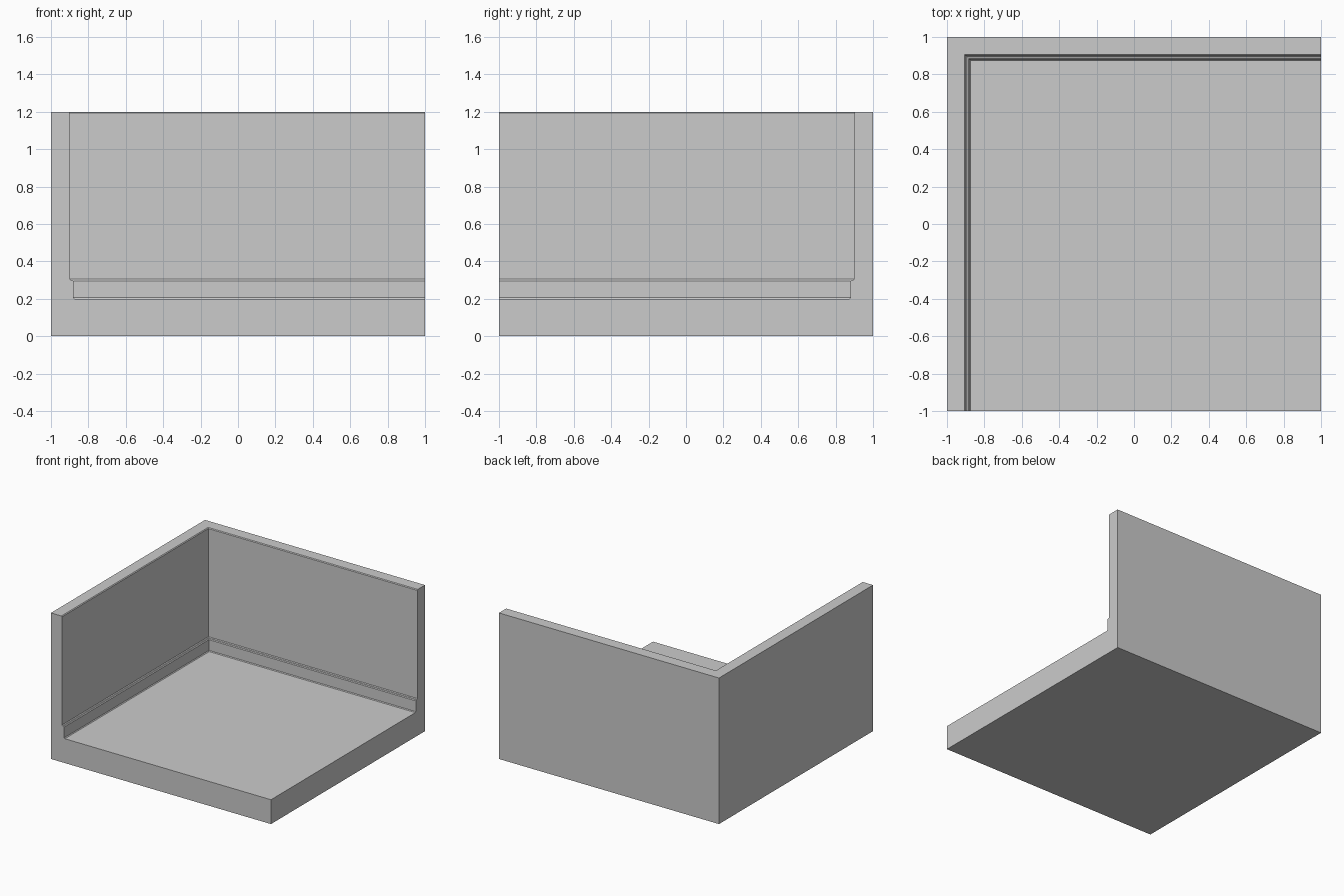
import bpy, bmesh

if "Cube" in bpy.data.objects:
    bpy.data.objects.remove(bpy.data.objects["Cube"])

SIZE, B = 1.0, 0.006  # half width, tiny softening of inner edges

# Cross-section as (distance in from the outer wall face, height)
profile = [
    (0, 0), (0, 1.2),                                  # outer wall
    (0.1 - B, 1.2), (0.1, 1.2 - B),                    # wall top, inner edge
    (0.1, 0.3 + B), (0.1 + B, 0.3),                    # wall meets skirting
    (0.12 - B, 0.3), (0.12, 0.3 - B),                  # skirting top edge
    (0.12, 0.2 + B), (0.12 + B, 0.2),                  # skirting meets floor
    (2, 0.2), (2, 0),                                  # floor to far corner
]

# Mitred L-shaped path: front end, wall corner, right end
stations = [
    lambda d: (-SIZE + d, -SIZE),
    lambda d: (-SIZE + d, SIZE - d),
    lambda d: (SIZE, SIZE - d),
]

bm = bmesh.new()
rings = [[bm.verts.new((*place(d), z)) for d, z in profile] for place in stations]
n = len(profile)

# Walls, skirting and floor swept around the corner
for a, b in zip(rings, rings[1:]):
    for i in range(n):
        j = (i + 1) % n
        if profile[i][0] == 2 and profile[j][0] == 2:
            continue  # the far corner is a single line
        bm.faces.new((a[i], a[j], b[j], b[i]))

# Cut ends
bm.faces.new(rings[0])
bm.faces.new(list(reversed(rings[-1])))

bmesh.ops.remove_doubles(bm, verts=bm.verts, dist=0.0001)
bmesh.ops.recalc_face_normals(bm, faces=bm.faces)

mesh = bpy.data.meshes.new("room_corner")
bm.to_mesh(mesh)
bm.free()
room = bpy.data.objects.new("room_corner", mesh)
bpy.context.collection.objects.link(room)
